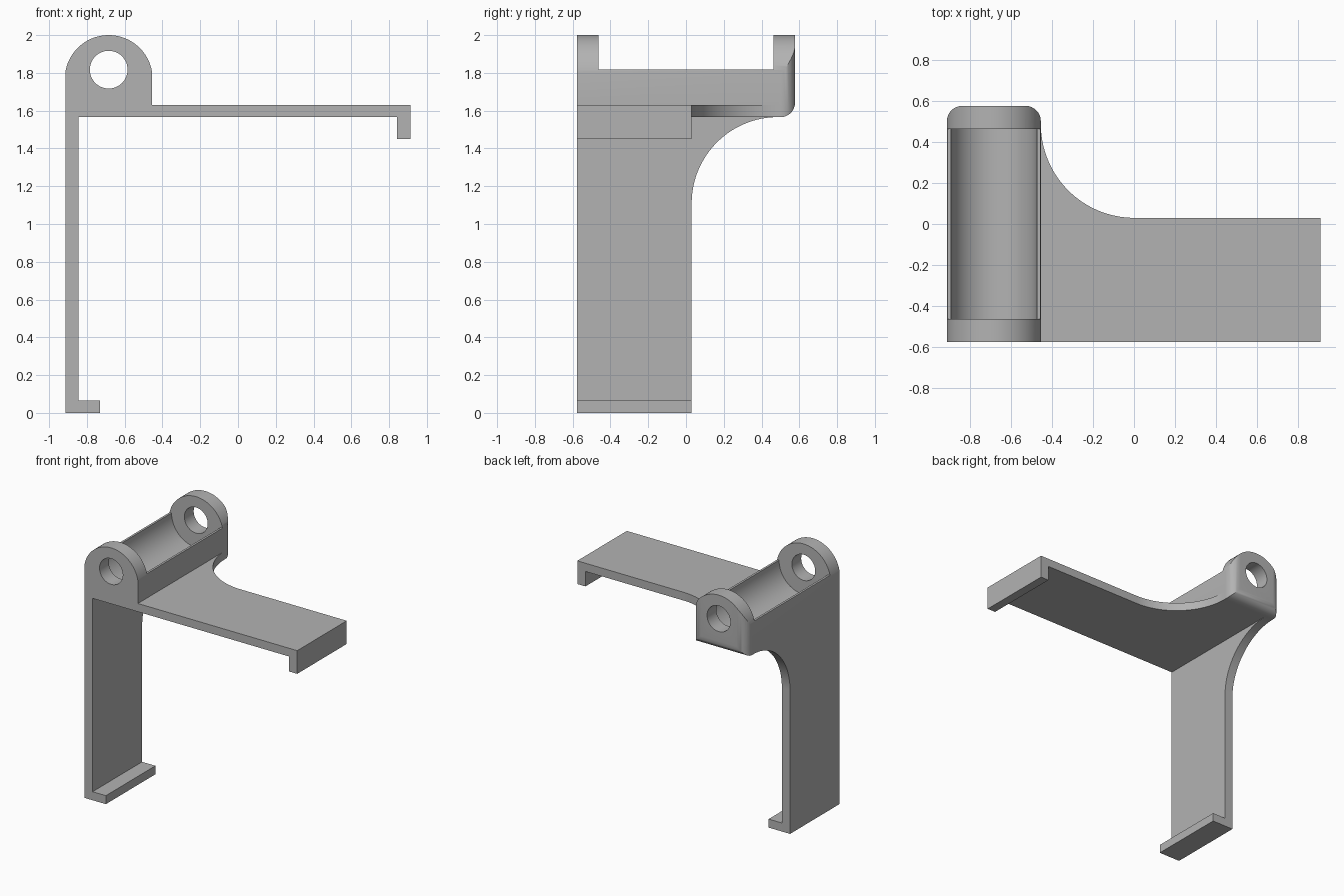
import bpy, bmesh
from math import sin, cos, pi, radians
from mathutils import Vector

cube = bpy.data.objects.get("Cube")
if cube:
    bpy.data.objects.remove(cube, do_unlink=True)

# Overall sizes
LEFT, RIGHT, DEPTH = -0.914, 0.912, 0.577
BLOCK_R, STRIP_Y = -0.455, 0.03
UNDER, ARM_TOP, PIVOT_Z = 1.566, 1.63, 1.817
WALL = 0.07
MID_X = (LEFT + BLOCK_R) / 2
SWEEP = DEPTH - 0.09 - STRIP_Y

grey = bpy.data.materials.new("plain grey")
grey.use_nodes = True
colour = (0.45, 0.45, 0.45, 1)
grey.diffuse_color = colour
grey.node_tree.nodes["Principled BSDF"].inputs["Base Color"].default_value = colour


def prism(name, points, axis, low, high):
    """Extrude a 2D outline along an axis (0 = x, 1 = y, 2 = z)."""
    bm = bmesh.new()
    verts = []
    for a, b in points:
        co = [a, b]
        co.insert(axis, low)
        verts.append(bm.verts.new(co))
    face = bm.faces.new(verts)
    top = bmesh.ops.extrude_face_region(bm, geom=[face])["geom"]
    shift = Vector([high - low if i == axis else 0 for i in range(3)])
    bmesh.ops.translate(bm, vec=shift,
                        verts=[g for g in top if isinstance(g, bmesh.types.BMVert)])
    bmesh.ops.recalc_face_normals(bm, faces=bm.faces)
    mesh = bpy.data.meshes.new(name)
    bm.to_mesh(mesh)
    bm.free()
    obj = bpy.data.objects.new(name, mesh)
    bpy.context.collection.objects.link(obj)
    mesh.materials.append(grey)
    return obj


def rect(a0, a1, b0, b1):
    return [(a0, b0), (a1, b0), (a1, b1), (a0, b1)]


def arc(a, b, r, start, end, steps=32):
    angles = [radians(start + (end - start) * i / steps) for i in range(steps + 1)]
    return [(a + r * cos(t), b + r * sin(t)) for t in angles]


def combine(target, other, operation):
    """Apply a boolean and discard the helper."""
    mod = target.modifiers.new(operation, "BOOLEAN")
    mod.operation, mod.solver, mod.object = operation, "EXACT", other
    bpy.context.view_layer.objects.active = target
    bpy.ops.object.modifier_apply(modifier=mod.name)
    bpy.data.objects.remove(other, do_unlink=True)


# Hinge block with rounded rear corners
bracket = prism("hinge_bracket", rect(LEFT, BLOCK_R, -DEPTH, DEPTH), 2, UNDER, 2.2)
bm = bmesh.new()
bm.from_mesh(bracket.data)
rear = [e for e in bm.edges
        if all(v.co.y > 0 for v in e.verts) and min(v.co.z for v in e.verts) < 2]
bmesh.ops.bevel(bm, geom=rear, offset=0.075, segments=8, profile=0.5, affect="EDGES")
bm.to_mesh(bracket.data)
bm.free()

# Arched top of the block
radius = (BLOCK_R - LEFT) / 2 + 0.003
arch = arc(MID_X, 2 - radius, radius, 8, 172, 48)
arch = [(BLOCK_R + 0.1, 1.4), (BLOCK_R + 0.1, arch[0][1])] + arch
arch += [(LEFT - 0.1, arch[-1][1]), (LEFT - 0.1, 1.4)]
combine(bracket, prism("arch_form", arch, 1, -1, 1), "INTERSECT")

# Horizontal arm, swept wider towards the block
arm = [(LEFT, -DEPTH), (RIGHT, -DEPTH), (RIGHT, STRIP_Y)]
arm += arc(BLOCK_R + SWEEP, STRIP_Y + SWEEP, SWEEP, 270, 180)
arm += [(LEFT, STRIP_Y + SWEEP)]
combine(bracket, prism("arm", arm, 2, UNDER, ARM_TOP), "UNION")

# Vertical leg, swept wider under the block
leg = [(-DEPTH, 0), (STRIP_Y, 0)]
leg += arc(STRIP_Y + SWEEP, UNDER - SWEEP, SWEEP, 180, 90)
leg += [(STRIP_Y + SWEEP, ARM_TOP), (-DEPTH, ARM_TOP)]
combine(bracket, prism("leg", leg, 0, LEFT, LEFT + WALL), "UNION")

# Lips at the ends of the arm and leg
lip = prism("arm_lip", rect(RIGHT - WALL, RIGHT, 1.45, ARM_TOP), 1, -DEPTH, STRIP_Y)
combine(bracket, lip, "UNION")
foot = prism("leg_lip", rect(LEFT, -0.73, 0, 0.066), 1, -DEPTH, STRIP_Y)
combine(bracket, foot, "UNION")

# Gap between the lugs, round trough and pin holes
gap = prism("lug_gap", rect(LEFT - 0.1, BLOCK_R + 0.1, PIVOT_Z, 2.2), 1, -0.463, 0.463)
combine(bracket, gap, "DIFFERENCE")
trough = prism("trough", arc(MID_X, PIVOT_Z, 0.21, 0, 360, 64)[:-1], 1, -0.463, 0.463)
combine(bracket, trough, "DIFFERENCE")
pin = prism("pin_hole", arc(MID_X, PIVOT_Z, 0.1, 0, 360, 48)[:-1], 1, -1, 1)
combine(bracket, pin, "DIFFERENCE")

# Smooth curves with sharp edges kept
bpy.ops.object.select_all(action="DESELECT")
bracket.select_set(True)
bpy.context.view_layer.objects.active = bracket
bpy.ops.object.shade_smooth_by_angle(angle=radians(25))
